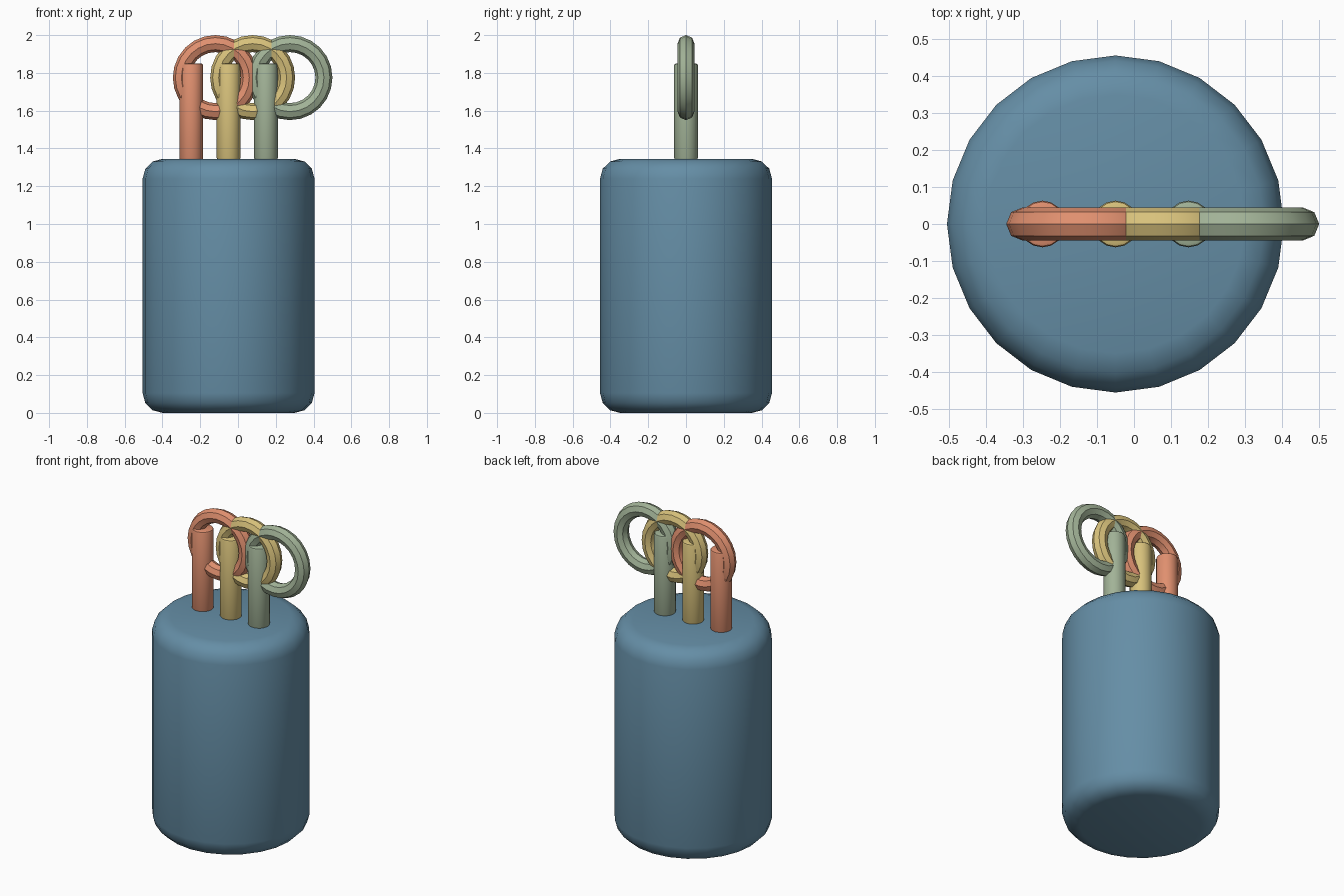
import bpy, math

if "Cube" in bpy.data.objects:
    bpy.data.objects.remove(bpy.data.objects["Cube"])


def material(name, rgb):
    m = bpy.data.materials.new(name)
    m.diffuse_color = (*rgb, 1)
    m.use_nodes = True
    m.node_tree.nodes["Principled BSDF"].inputs["Base Color"].default_value = m.diffuse_color
    return m


def finish(name, mat):
    ob = bpy.context.object
    ob.name = name
    ob.data.materials.append(mat)
    bpy.ops.object.shade_smooth_by_angle(angle=math.radians(40))
    return ob


def cylinder(name, x, radius, z0, z1, sides, bevel, segments, mat):
    bpy.ops.mesh.primitive_cylinder_add(vertices=sides, radius=radius, depth=z1 - z0,
                                        location=(x, 0, (z0 + z1) / 2))
    ob = bpy.context.object
    mod = ob.modifiers.new("rounded_rims", 'BEVEL')
    mod.width = bevel
    mod.segments = segments
    mod.limit_method = 'ANGLE'
    mod.angle_limit = math.radians(60)
    bpy.ops.object.modifier_apply(modifier=mod.name)
    return finish(name, mat)


# Rounded canister body
cylinder("body", -0.05, 0.455, 0, 1.345, 24, 0.105, 3,
         material("blue", (0.13, 0.27, 0.38)))

# Three posts, each with an upright ring through it
colours = [("orange", (0.75, 0.28, 0.16)),
           ("yellow", (0.69, 0.54, 0.20)),
           ("green", (0.36, 0.45, 0.31))]
for i, (label, rgb) in enumerate(colours):
    mat = material(label, rgb)
    x = -0.2475 + 0.1975 * i
    cylinder(f"{label}_post", x, 0.063, 1.34, 1.85, 16, 0.01, 2, mat)
    bpy.ops.mesh.primitive_torus_add(major_radius=0.18, minor_radius=0.045,
                                     major_segments=24, minor_segments=8,
                                     location=(x + 0.1275, 0, 1.775),
                                     rotation=(math.pi / 2, 0, 0))
    ring = finish(f"{label}_ring", mat)
    ring.data.shade_smooth()
